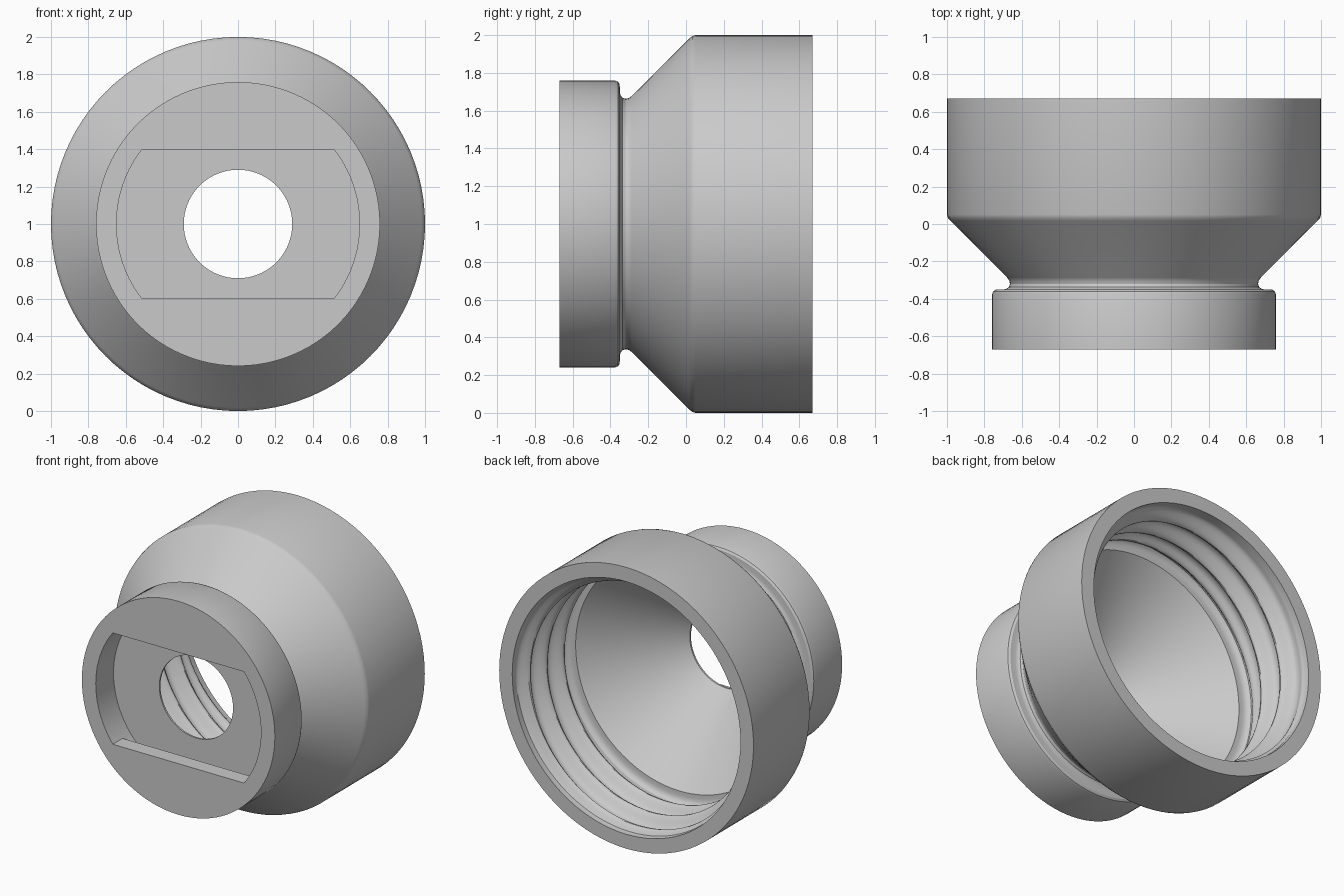
import bpy, bmesh, math

if "Cube" in bpy.data.objects:
    bpy.data.objects.remove(bpy.data.objects["Cube"])

SEG = 96
PITCH = 0.19
WALL, THREAD = 0.898, 0.073
LIP_START, LIP_END = 10, 38   # segment indices where the slot chord meets the cavity


def thread_radius(y, angle):
    """Bore radius with a rounded helical ridge that fades at both ends."""
    phase = 2 * math.pi * y / PITCH - angle
    ridge = (0.5 + 0.5 * math.cos(phase)) ** 1.4
    fade = min(1, max(0, (0.63 - y) / 0.05), max(0, (y - 0.11) / 0.07))
    return WALL - THREAD * ridge * fade


# Closed section as (radius, y); radius None marks the threaded bore
front_face = [(0.65, -0.56), (0.65, -0.67), (0.759, -0.67)]
flange_edge = [(0.759, -0.376), (0.753, -0.36), (0.739, -0.351)]
groove = [(0.70, -0.35), (0.683, -0.347), (0.669, -0.337), (0.663, -0.32),
          (0.667, -0.302), (0.678, -0.287)]
shoulder = [(0.982, 0.017), (0.995, 0.033), (1.0, 0.05)]
rim = [(1.0, 0.67), (WALL, 0.67)]
bore = [(None, 0.64 - 0.0115 * i) for i in range(48)]
cone = [(0.888, 0.083), (0.872, 0.073), (0.85, 0.069), (0.82, 0.069), (0.29, -0.457)]
cavity = [(0.29, -0.47), (0.65, -0.47)]
section = front_face + flange_edge + groove + shoulder + rim + bore + cone + cavity

# Revolve the section about the y axis
bm = bmesh.new()
rings = []
for radius, y in section:
    ring = []
    for i in range(SEG):
        a = 2 * math.pi * i / SEG
        r = thread_radius(y, a) if radius is None else radius
        ring.append(bm.verts.new((r * math.cos(a), y, 1 - r * math.sin(a))))
    rings.append(ring)


def under_lip(i):
    return LIP_START <= i % (SEG // 2) < LIP_END


for k, ring in enumerate(rings):
    nxt = rings[(k + 1) % len(rings)]
    for i in range(SEG):
        if k == 0 and under_lip(i):
            continue          # solid where the lips join the flange
        j = (i + 1) % SEG
        bm.faces.new((ring[i], ring[j], nxt[j], nxt[i]))

# Two flat-edged lips over the round cavity
back, front = rings[0], rings[1]
for offset in (0, SEG // 2):
    a, b = LIP_START + offset, LIP_END + offset
    bm.faces.new(front[a:b + 1])
    bm.faces.new(back[a:b + 1][::-1])
    bm.faces.new((front[a], front[b], back[b], back[a]))

bmesh.ops.recalc_face_normals(bm, faces=bm.faces)
mesh = bpy.data.meshes.new("threaded_adapter")
bm.to_mesh(mesh)
bm.free()

# Single grey finish
grey = bpy.data.materials.new("plain_grey")
grey.use_nodes = True
colour = (0.59, 0.59, 0.59, 1)
grey.diffuse_color = colour
grey.node_tree.nodes["Principled BSDF"].inputs["Base Color"].default_value = colour
mesh.materials.append(grey)

adapter = bpy.data.objects.new("threaded_adapter", mesh)
bpy.context.collection.objects.link(adapter)
bpy.ops.object.select_all(action='DESELECT')
adapter.select_set(True)
bpy.context.view_layer.objects.active = adapter
bpy.ops.object.shade_smooth_by_angle(angle=math.radians(30))
